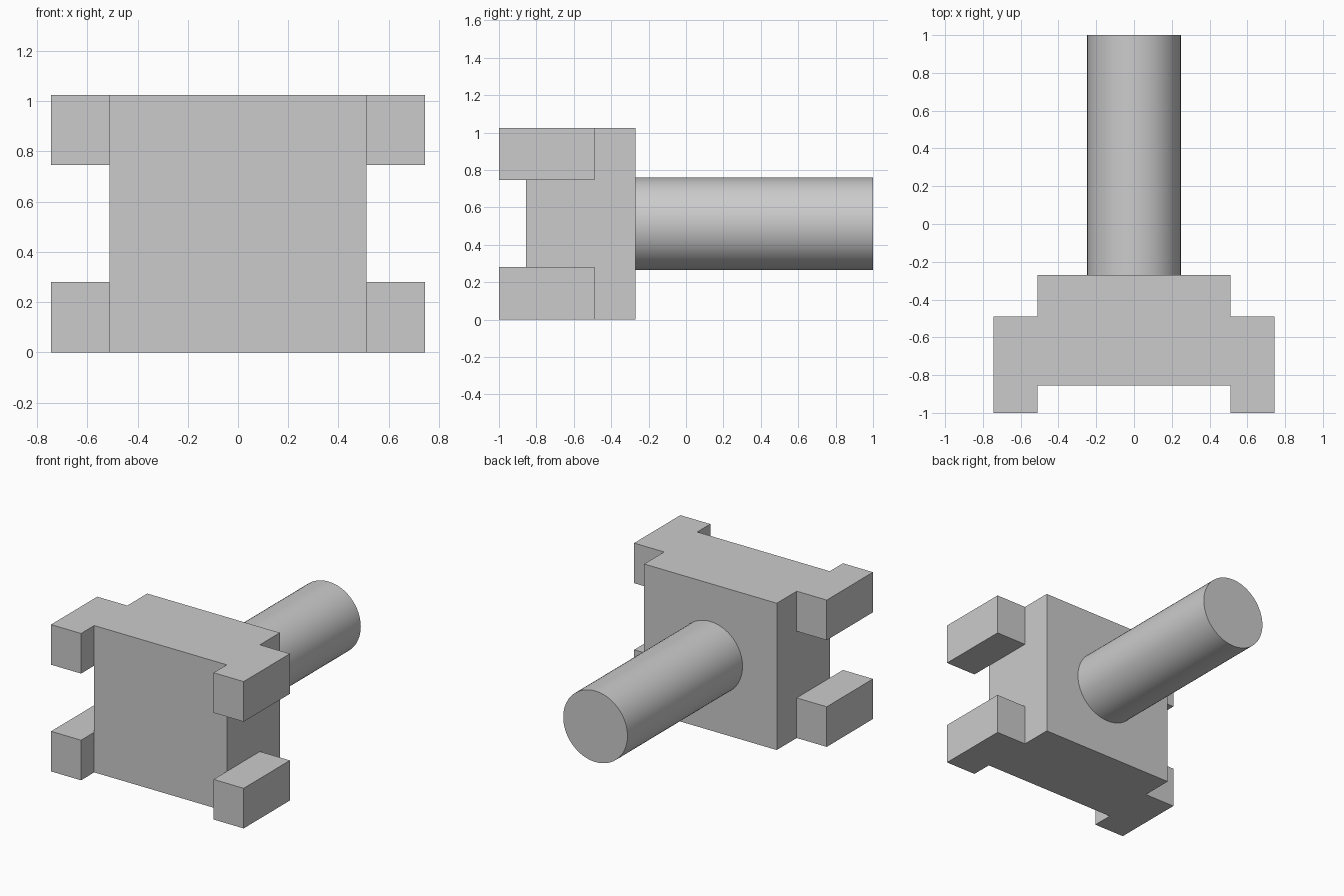
import bpy
import math

cube = bpy.data.objects.get("Cube")
if cube:
    bpy.data.objects.remove(cube, do_unlink=True)

GREY = (0.6, 0.6, 0.6, 1.0)
grey = bpy.data.materials.new("plain grey")
grey.use_nodes = True
grey.diffuse_color = GREY
grey.node_tree.nodes["Principled BSDF"].inputs["Base Color"].default_value = GREY

HEIGHT = 1.025
HALF_BODY = 0.512
HALF_WIDTH = 0.744
BODY_FRONT, BODY_BACK = -0.855, -0.27
LUG_HEIGHT = 0.28


def box(name, low, high):
    """Axis-aligned box between two corners."""
    centre = [(a + b) / 2 for a, b in zip(low, high)]
    bpy.ops.mesh.primitive_cube_add(size=1, location=centre)
    obj = bpy.context.object
    obj.name = name
    obj.scale = [b - a for a, b in zip(low, high)]
    bpy.ops.object.transform_apply(location=False, rotation=False, scale=True)
    obj.data.materials.append(grey)
    return obj


# Square main block
box("body_block", (-HALF_BODY, BODY_FRONT, 0), (HALF_BODY, BODY_BACK, HEIGHT))

# Four corner lugs reaching forward past the block
for side, x0, x1 in (("left", HALF_BODY, HALF_WIDTH), ("right", -HALF_WIDTH, -HALF_BODY)):
    for level, z0 in (("lower", 0), ("upper", HEIGHT - LUG_HEIGHT)):
        box(f"{level}_{side}_lug", (x0, -1, z0), (x1, -0.49, z0 + LUG_HEIGHT))

# Round shaft out of the back
bpy.ops.mesh.primitive_cylinder_add(
    vertices=64, radius=0.248, depth=1 - BODY_BACK,
    location=(0, (1 + BODY_BACK) / 2, HEIGHT / 2), rotation=(math.pi / 2, 0, 0))
shaft = bpy.context.object
shaft.name = "shaft"
shaft.data.materials.append(grey)
bpy.ops.object.shade_smooth_by_angle(angle=math.radians(30))
